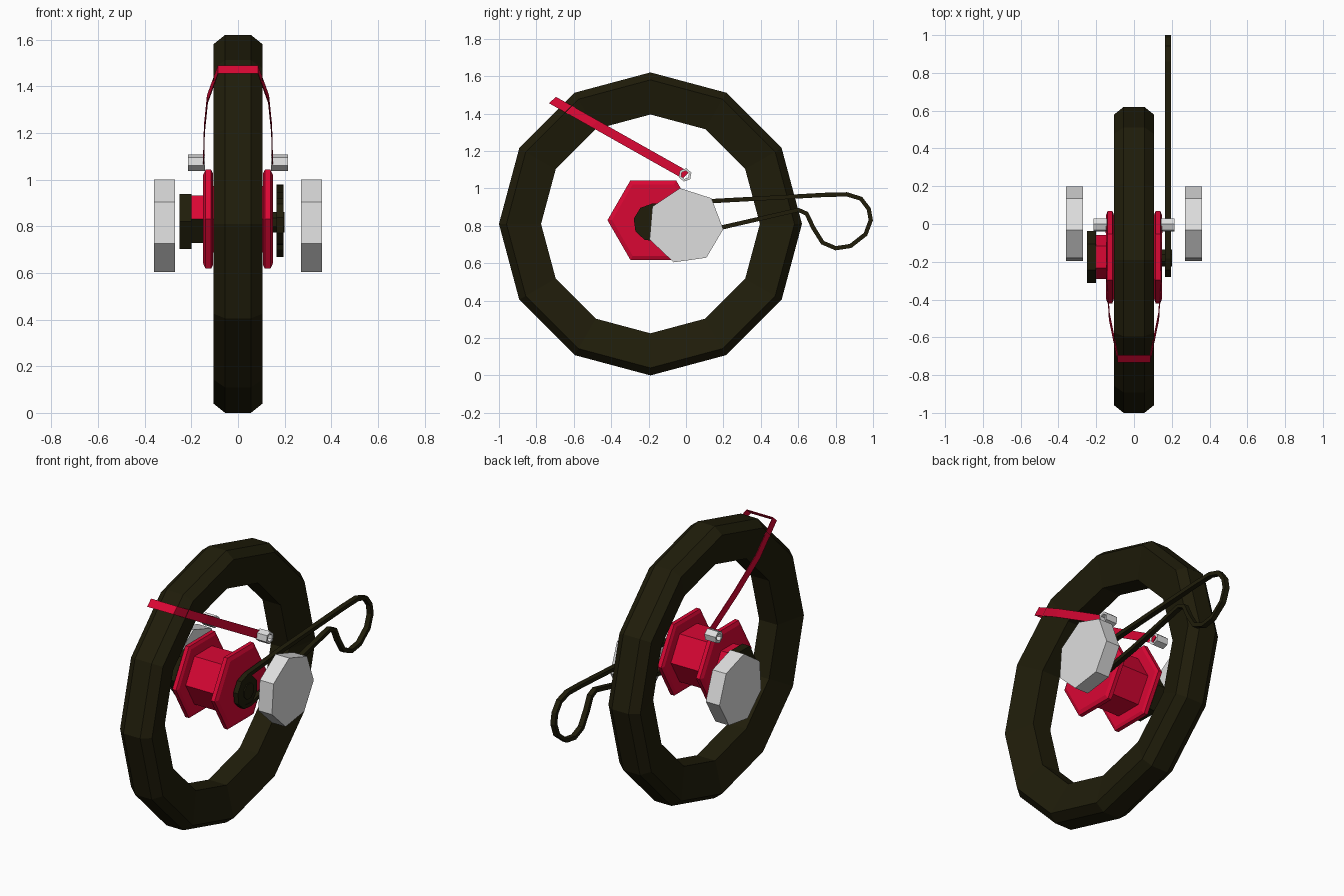
import bpy
import bmesh
import math
from mathutils import Vector

if "Cube" in bpy.data.objects:
    bpy.data.objects.remove(bpy.data.objects["Cube"], do_unlink=True)


def material(name, color):
    m = bpy.data.materials.new(name)
    m.use_nodes = True
    m.diffuse_color = (*color, 1)
    m.node_tree.nodes["Principled BSDF"].inputs["Base Color"].default_value = (*color, 1)
    return m


RUBBER = material("dark olive", (0.014, 0.012, 0.003))
RED = material("crimson red", (0.7, 0.002, 0.034))
STEEL = material("light grey", (0.73, 0.73, 0.73))


def finish(name, bm, mats):
    bmesh.ops.recalc_face_normals(bm, faces=bm.faces)
    mesh = bpy.data.meshes.new(name)
    bm.to_mesh(mesh)
    bm.free()
    for m in mats:
        mesh.materials.append(m)
    obj = bpy.data.objects.new(name, mesh)
    bpy.context.collection.objects.link(obj)
    return obj


def lathe(name, profile, sides, center, mats, start=0, ring=False):
    """Turn an (x, radius) profile round an axis along x."""
    bm = bmesh.new()
    loops = []
    for x, r in profile:
        loop = []
        for i in range(sides):
            a = math.radians(start) + math.tau * i / sides
            loop.append(bm.verts.new((x, center[0] + r * math.cos(a), center[1] + r * math.sin(a))))
        loops.append(loop)
    pairs = list(zip(loops, loops[1:]))
    if ring:
        pairs.append((loops[-1], loops[0]))
    else:
        bm.faces.new(loops[0])
        bm.faces.new(loops[-1])
    for a, b in pairs:
        for i in range(sides):
            j = (i + 1) % sides
            bm.faces.new((a[i], a[j], b[j], b[i]))
    return finish(name, bm, mats)


def band(name, path, thickness, width, place, mat, closed):
    """Sweep a flat rectangular section along a planar path."""
    bm = bmesh.new()
    pts = [Vector(p) for p in path]
    n = len(pts)
    rows = []
    for i, p in enumerate(pts):
        before = pts[i - 1] if closed or i > 0 else p
        after = pts[(i + 1) % n] if closed or i < n - 1 else p
        t = ((p - before).normalized() + (after - p).normalized()).normalized()
        side = Vector((-t.y, t.x)) * thickness / 2
        corners = ((1, -1), (1, 1), (-1, 1), (-1, -1))
        rows.append([bm.verts.new(place(p + side * s, w * width / 2)) for s, w in corners])
    for i in range(n if closed else n - 1):
        a, b = rows[i], rows[(i + 1) % n]
        for k in range(4):
            m = (k + 1) % 4
            bm.faces.new((a[k], a[m], b[m], b[k]))
    if not closed:
        bm.faces.new(rows[0])
        bm.faces.new(rows[-1])
    return finish(name, bm, [mat])


# Tyre with chamfered tread and walls that narrow towards the rim
lathe("tyre", [(-0.06, 0.585), (-0.105, 0.77), (-0.055, 0.81), (0.055, 0.81),
               (0.105, 0.77), (0.06, 0.585)], 12, (-0.19, 0.81), [RUBBER], 90, True)

# Hexagonal hub: core and two flanges
HUB = (-0.175, 0.83)
lathe("hub_core", [(-0.12, 0.165), (0.12, 0.165)], 6, HUB, [RED])
for side, label in ((1, "left"), (-1, "right")):
    lathe(label + "_flange", [(side * x, r) for x, r in
          ((0.107, 0.225), (0.115, 0.245), (0.139, 0.245), (0.149, 0.22))], 6, HUB, [RED])

# Drum on the right of the hub, dark underneath, with its end cap
drum = lathe("drum", [(-0.2, 0.117), (-0.14, 0.117)], 6, HUB, [RED, RUBBER])
for face in drum.data.polygons:
    face.material_index = int(face.normal.z < -0.3)
lathe("drum_cap", [(-0.25, 0.137), (-0.2, 0.137)], 6, (-0.175, 0.82), [RUBBER])

# Axle and sprocket on the left of the hub
SPROCKET = (-0.18, 0.817)
lathe("axle", [(0.14, 0.048), (0.2, 0.048)], 8, SPROCKET, [RUBBER], 22.5)
lathe("sprocket", [(0.17, 0.088), (0.193, 0.088)], 8, SPROCKET, [RUBBER], 22.5)

# Slack chain: wraps the sprocket, then hangs in a loop behind
chain = [(SPROCKET[0] + 0.09 * math.cos(math.radians(a)),
          SPROCKET[1] + 0.09 * math.sin(math.radians(a))) for a in range(90, 286, 39)]
chain += [(0.2, 0.793), (0.6, 0.885), (0.645, 0.865), (0.68, 0.79), (0.73, 0.71),
          (0.8, 0.68), (0.88, 0.692), (0.96, 0.755), (0.988, 0.83), (0.977, 0.89),
          (0.935, 0.945), (0.86, 0.968), (0.74, 0.965), (0.14, 0.932)]
band("chain", chain, 0.023, 0.03, lambda p, w: (0.18 + w, p.x, p.y), RUBBER, True)

# Strap that arches over the tyre, on a plane tilted forward
TILT = math.radians(29.4)


def strap_place(p, w):
    along = p.y - 0.32 * w  # slanted ends
    return (p.x,
            -along * math.cos(TILT) + w * math.sin(TILT),
            1.07 + along * math.sin(TILT) + w * math.cos(TILT))


half = [(0.148, 0), (0.144, 0.3), (0.131, 0.56), (0.085, 0.818)]
strap = half + [(-x, s) for x, s in reversed(half)]
band("strap", strap, 0.004, 0.048, strap_place, RED, False)

# Hollow nuts at the strap ends and seven-sided side weights
for side, label in ((1, "left"), (-1, "right")):
    lathe(label + "_nut", [(side * x, r) for x, r in
          ((0.142, 0.036), (0.215, 0.036), (0.215, 0.022), (0.142, 0.022))],
          6, (-0.005, 1.072), [STEEL], 20, True)
    lathe(label + "_side_disc", [(side * 0.27, 0.204), (side * 0.36, 0.204)],
          7, (-0.004, 0.799), [STEEL], 98)
